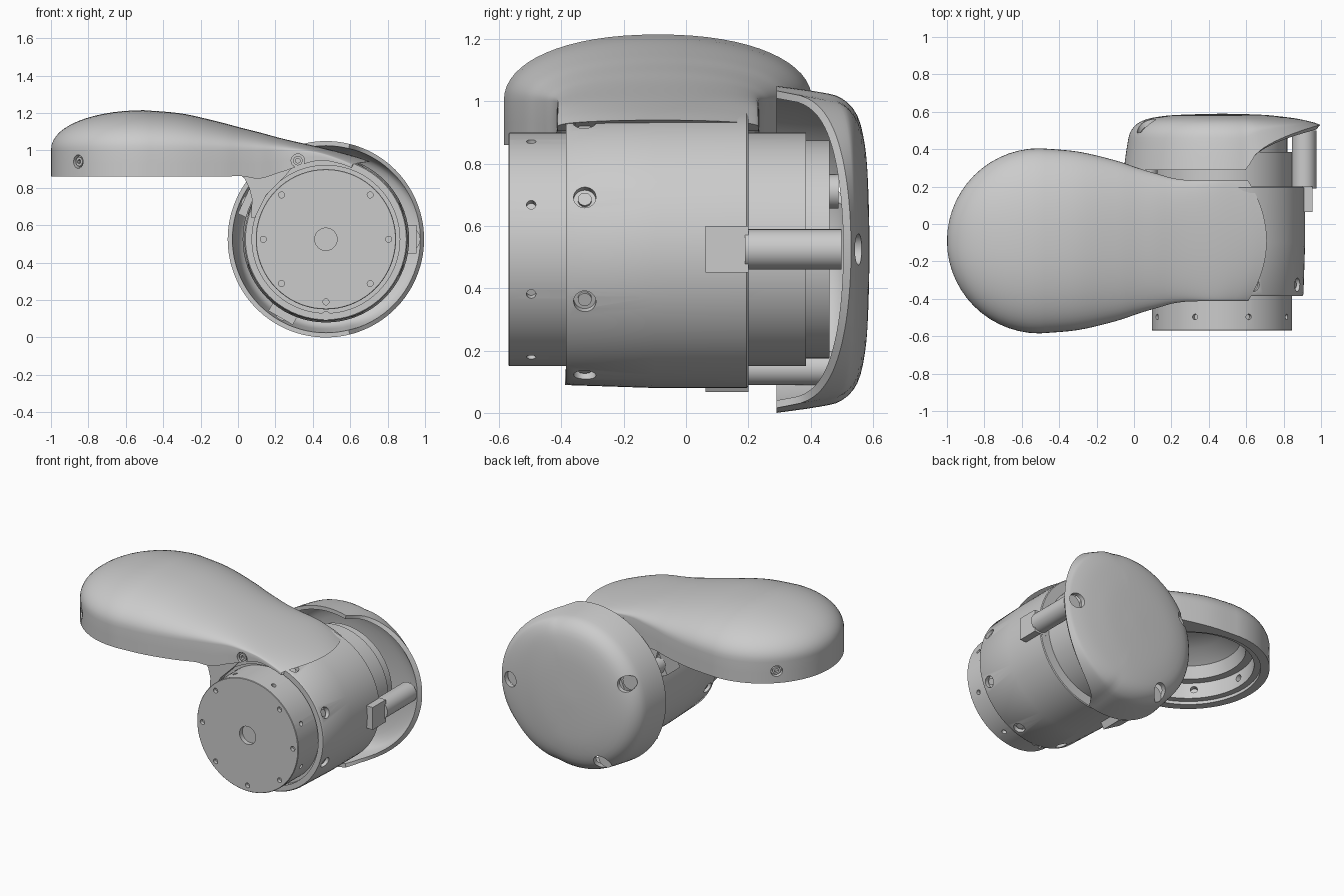
import bpy, bmesh
from math import sin, cos, pi, radians
from mathutils import Vector, Matrix

if "Cube" in bpy.data.objects:
    bpy.data.objects.remove(bpy.data.objects["Cube"])

CX, CZ = 0.47, 0.525        # joint axis (runs along y)
HX, HY = -0.505, -0.09      # head axis (runs along z)
POSTS = (0, 155, 240)       # standoff angles round the joint


def finish(bm, name, angle=35):
    bmesh.ops.remove_doubles(bm, verts=bm.verts, dist=1e-5)
    bmesh.ops.recalc_face_normals(bm, faces=bm.faces)
    me = bpy.data.meshes.new(name)
    bm.to_mesh(me)
    bm.free()
    ob = bpy.data.objects.new(name, me)
    bpy.context.collection.objects.link(ob)
    smooth(ob, angle)
    return ob


def smooth(ob, angle=35):
    bpy.ops.object.select_all(action='DESELECT')
    ob.select_set(True)
    bpy.context.view_layer.objects.active = ob
    bpy.ops.object.shade_smooth_by_angle(angle=radians(angle))


def spline(keys, n):
    out = []
    for i in range(len(keys) - 1):
        a, b = keys[max(i - 1, 0)], keys[i]
        c, d = keys[i + 1], keys[min(i + 2, len(keys) - 1)]
        for s in range(n):
            t = s / n
            out.append(tuple(0.5 * (2 * q + (r - p) * t + (2 * p - 5 * q + 4 * r - u) * t * t
                                    + (3 * q - p - 3 * r + u) * t ** 3)
                             for p, q, r, u in zip(a, b, c, d)))
    return out + [tuple(keys[-1])]


def skin(bm, rings, loop_u, loop_v):
    vs = [[bm.verts.new(p) for p in ring] for ring in rings]
    nu, nv = len(vs), len(vs[0])
    for i in range(nu if loop_u else nu - 1):
        for j in range(nv if loop_v else nv - 1):
            k, m = (i + 1) % nu, (j + 1) % nv
            bm.faces.new((vs[i][j], vs[i][m], vs[k][m], vs[k][j]))
    return vs


def lathe(name, profile, axis='Y', closed=False, segs=72):
    rings = []
    for i in range(segs):
        a = 2 * pi * i / segs
        pts = profile(cos(a)) if callable(profile) else profile
        if axis == 'Y':
            rings.append([(CX + r * cos(a), h, CZ + r * sin(a)) for r, h in pts])
        else:
            rings.append([(HX + r * cos(a), HY + r * sin(a), h) for r, h in pts])
    bm = bmesh.new()
    skin(bm, rings, True, closed)
    return finish(bm, name)


def rods(name, specs, segs=24):
    """Cylinders given as (start, end, radius), all in one mesh."""
    bm = bmesh.new()
    for p, q, r in specs:
        p, q = Vector(p), Vector(q)
        d = q - p
        mat = Matrix.Translation((p + q) / 2) @ d.to_track_quat('Z', 'Y').to_matrix().to_4x4()
        bmesh.ops.create_cone(bm, cap_ends=True, segments=segs, radius1=r, radius2=r,
                              depth=d.length, matrix=mat)
    return finish(bm, name)


def cut(ob, cutter):
    mod = ob.modifiers.new("cut", 'BOOLEAN')
    mod.object, mod.operation, mod.solver = cutter, 'DIFFERENCE', 'EXACT'
    dg = bpy.context.evaluated_depsgraph_get()
    me = bpy.data.meshes.new_from_object(ob.evaluated_get(dg))
    ob.modifiers.clear()
    ob.data = me
    bpy.data.objects.remove(cutter)
    smooth(ob)


def polar(r, deg, y):
    a = radians(deg)
    return (CX + r * cos(a), y, CZ + r * sin(a))


def head_polar(r, deg, z):
    a = radians(deg)
    return (HX + r * cos(a), HY + r * sin(a), z)


# motor body with its drilled front face
motor = lathe("motor", [(0, -.57), (.372, -.57), (.375, -.567), (.375, .385),
                        (.35, .385), (.35, .46), (0, .46)])
holes = [(polar(.335, 45 * i, -.6), polar(.335, 45 * i, -.545), .016) for i in range(8) if i != 2]
holes += [(polar(.35, 22.5 + 45 * i, -.497), polar(.4, 22.5 + 45 * i, -.497), .015) for i in range(8)]
holes.append(((CX, -.6, CZ), (CX, -.54, CZ), .06))
cut(motor, rods("motor_holes", holes))

# sleeve clamped round the motor
sleeve = lathe("sleeve", [(.37, -.35), (.395, -.35), (.395, -.385), (.43, -.385), (.436, -.375),
                          (.445, -.1), (.445, .195), (.44, .2), (.37, .2)], closed=True)
ring8 = [22.5 + 45 * i for i in range(8)]
cut(sleeve, rods("sleeve_holes", [(polar(.41, a, -.325), polar(.5, a, -.325), .036) for a in ring8]))
rods("sleeve_screws", [(polar(.4, a, -.325), polar(.422, a, -.325), .022) for a in ring8])
rods("alignment_key", [((CX, -.388, .115), (CX, -.36, .115), .025)])

# standoffs between sleeve and rear cover, each with a square boss
rods("standoffs", [(polar(.44, a, .19), polar(.44, a, .5 if a == 0 else .49), .065 if a == 0 else .055)
                   for a in POSTS], 32)
bm = bmesh.new()
for a in POSTS:
    mat = (Matrix.Translation(polar(.435, a, .132)) @ Matrix.Rotation(-radians(a), 4, 'Y')
           @ Matrix.Diagonal((.1, .138, .15, 1)))
    bmesh.ops.create_cube(bm, size=1, matrix=mat)
finish(bm, "standoff_bosses")

# rear cover: a cup whose rim sweeps back towards +x
DEEP_OUT = [(0, .59), (.2, .585), (.33, .575), (.43, .55), (.485, .5), (.505, .43), (.525, .29)]
DEEP_IN = [(.5, .29), (.48, .43), (.46, .49), (.41, .53), (.32, .55), (.2, .56), (0, .565)]
FLAT_OUT = [(0, .59), (.2, .585), (.33, .573), (.42, .56), (.485, .545), (.505, .538), (.525, .53)]
FLAT_IN = [(.505, .505), (.49, .51), (.46, .52), (.41, .533), (.32, .548), (.2, .56), (0, .565)]


def cover_profile(c):
    w = max(0, (c - .28) / .72) ** .45

    def mix(p, q):
        return [tuple(u + (v - u) * w for u, v in zip(a, b)) for a, b in zip(p, q)]
    return spline(mix(DEEP_OUT, FLAT_OUT), 3) + spline(mix(DEEP_IN, FLAT_IN), 2)


cover = lathe("rear_cover", cover_profile, segs=128)
cut(cover, rods("cover_holes", [(polar(.445, a, .49), polar(.445, a, .7), .05) for a in POSTS]))

# arm shell: round domed head narrowing into a saddle on the sleeve
E = .92                     # slightly boxy dome
sections = []
for i in range(14):
    t = pi / 2 * i / 14
    sections.append((HX - .495 * cos(t), .495 * sin(t), .86, 1.0, 1.0 + .215 * sin(t) ** E))
# keys: x, half width, underside, wall top, crown
sections += spline([(-.505, .495, .86, 1.0, 1.215), (-.3, .477, .86, 1.0, 1.197),
                    (-.1, .43, .86, 1.0, 1.152), (.02, .39, .862, 1.0, 1.12),
                    (.12, .36, .85, 1.0, 1.095), (.25, .328, .89, 1.0, 1.06),
                    (.47, .322, .945, .985, 1.01), (.62, .322, .93, .95, .97),
                    (.71, .322, .905, .92, .94)], 5)
rings = []
for x, w, zb, zw, zt in sections:
    pts = [(w, zb), (w, (zb + zw) / 2)]
    for k in range(33):
        c, s = cos(pi * k / 32), max(0, sin(pi * k / 32))
        pts.append((w * (abs(c) ** E) * (1 if c > 0 else -1), zw + (zt - zw) * s ** E))
    pts += [(-w, (zb + zw) / 2), (-w, zb)]
    back = .1 * max(0, (x - .25) / .46)
    rings.append([(x - back * (y / w) ** 2 if w else x, HY + y, z) for y, z in pts])
bm = bmesh.new()
bm.faces.new(skin(bm, rings, False, True)[-1])
arm = finish(bm, "arm_shell", 40)

# hollow underside of the head: stepped ring, ledge and dome
cut(arm, lathe("head_cavity", [(0, .8), (.44, .8), (.44, .88), (.4, .88), (.4, .985), (.35, .985),
                               (.32, 1.06), (.22, 1.125), (.1, 1.15), (0, 1.155)], 'Z'))
holes = [(head_polar(.37, a, .94), head_polar(.43, a, .94), .022) for a in range(0, 360, 45)]
cut(arm, rods("ring_holes", holes))

# screws in the head wall and on both flanks of the saddle
spots = [(head_polar(.495, a, .94), Vector((cos(radians(a)), sin(radians(a)), 0))) for a in (135, 225)]
spots += [((.32, HY + s * .325, .945), Vector((0, s, 0))) for s in (-1, 1)]
cut(arm, rods("screw_recesses", [(Vector(p) - d * .03, Vector(p) + d * .05, .036) for p, d in spots]))
screws = rods("arm_screws", [(Vector(p) - d * .04, Vector(p) - d * .008, .025) for p, d in spots])
cut(screws, rods("screw_sockets", [(Vector(p) - d * .025, Vector(p) + d * .02, .013) for p, d in spots], 6))

# curved web joining the arm to the side of the sleeve
outline = [(0, .88), (.035, .85), (.06, .8), (.075, .74), (.07, .64), (.09, .64),
           (.15, .76), (.25, .86), (.3, .92)]
bm = bmesh.new()
web = skin(bm, [[(x, y, z) for x, z in outline] for y in (-.4, .22)], False, True)
for end in web:
    bm.faces.new(end)
finish(bm, "arm_web")
